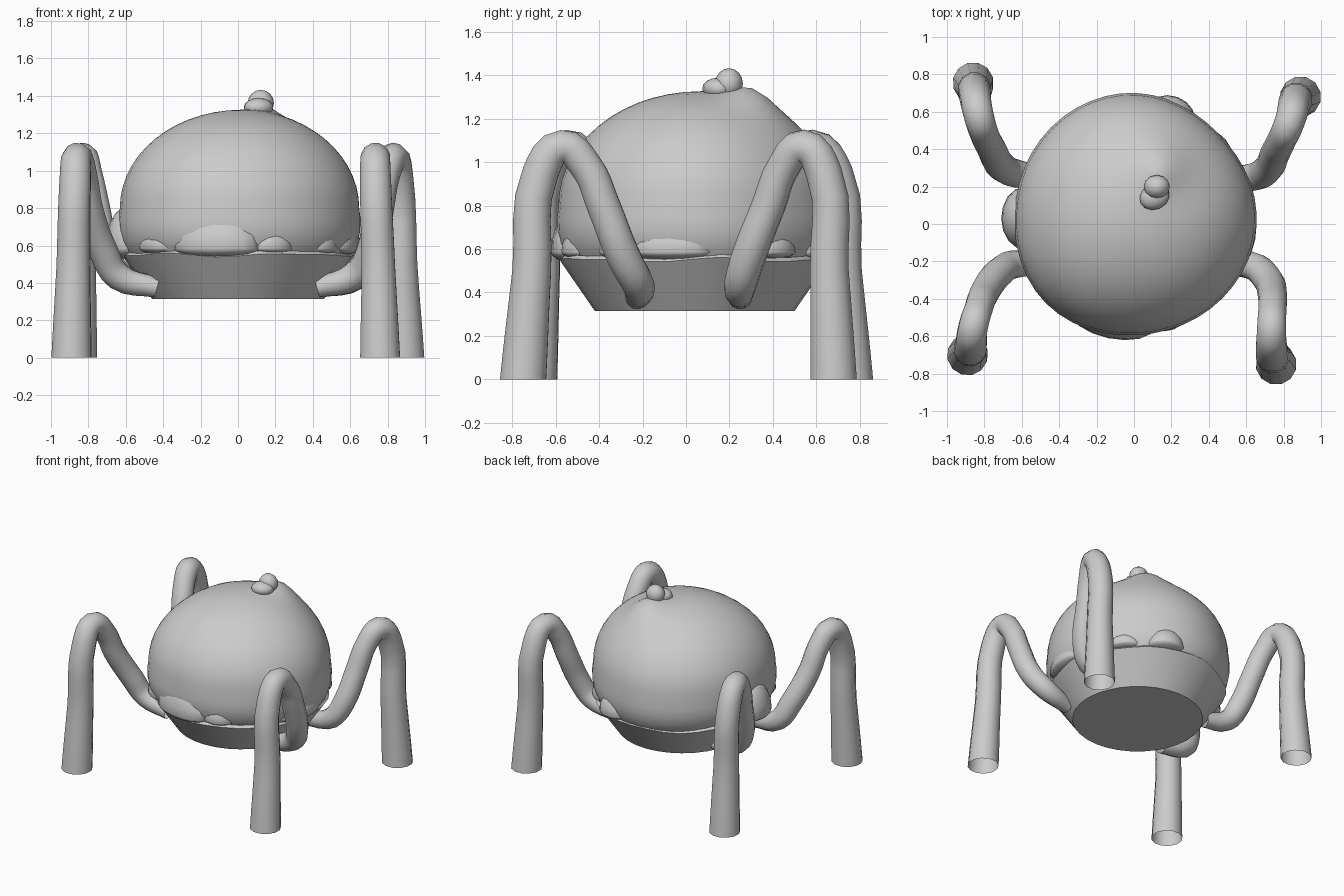
import bpy, bmesh, math
from mathutils import Vector

if "Cube" in bpy.data.objects:
    bpy.data.objects.remove(bpy.data.objects["Cube"])


def smooth(obj, angle=40):
    bpy.ops.object.select_all(action='DESELECT')
    obj.select_set(True)
    bpy.context.view_layer.objects.active = obj
    bpy.ops.object.shade_smooth_by_angle(angle=math.radians(angle))


def link(name, bm):
    mesh = bpy.data.meshes.new(name)
    bm.to_mesh(mesh)
    bm.free()
    obj = bpy.data.objects.new(name, mesh)
    bpy.context.collection.objects.link(obj)
    return obj


def ellipsoid(name, centre, radii, turn=0, segs=16, rings=10):
    bm = bmesh.new()
    bmesh.ops.create_uvsphere(bm, u_segments=segs, v_segments=rings, radius=1)
    for v in bm.verts:
        v.co = Vector([a * b for a, b in zip(v.co, radii)])
    obj = link(name, bm)
    obj.location = centre
    obj.rotation_euler.z = turn
    smooth(obj, 60)
    return obj


# Big domed body: crown corner toward the back right, flattened diagonal, tucked into the dish
body = ellipsoid("domed_body", (0.015, 0.06, 0.80), (0.64, 0.64, 0.525), segs=48, rings=28)
for v in body.data.vertices:
    co = v.co
    c = math.cos(math.atan2(co.y, co.x) - math.pi / 4)
    scale = 1 - 0.06 * c ** 5
    if co.z > 0:
        d2 = (co.x - 0.14) ** 2 + (co.y - 0.26) ** 2
        co.z += 0.07 * math.exp(-d2 / 0.02)
    else:
        scale *= 1 + 0.06 * min(1, -co.z / 0.2)
        co.z = max(co.z, -0.44)
    co.x *= scale
    co.y *= scale

# Shallow dish under the body, with a wavy rim
profile = [(0.46, 0.315), (0.605, 0.525), (0.622, 0.55), (0.605, 0.567), (0.54, 0.55)]
SEGS = 32
bm = bmesh.new()
rings = []
for k, (r, z) in enumerate(profile):
    ring = []
    for i in range(SEGS):
        a = 2 * math.pi * i / SEGS
        wave = 0 if k == 0 else math.sin(5 * a + 0.6) * 0.6 + math.sin(8 * a) * 0.4
        rr = r + 0.008 * wave
        ring.append(bm.verts.new((rr * math.cos(a), 0.04 + rr * math.sin(a), z + 0.012 * wave)))
    rings.append(ring)
for lo, hi in zip(rings, rings[1:]):
    for i in range(SEGS):
        j = (i + 1) % SEGS
        bm.faces.new((lo[i], lo[j], hi[j], hi[i]))
bm.faces.new(rings[0][::-1])
smooth(link("dish", bm), 35)

# Rounded lumps resting inside the rim: angle, distance, half width, depth, half height
lumps = [
    (-102, 0.555, 0.235, 0.11, 0.20),
    (-71, 0.55, 0.12, 0.09, 0.125),
    (-137, 0.56, 0.14, 0.10, 0.12),
    (181, 0.58, 0.17, 0.13, 0.23),
    (-38, 0.55, 0.11, 0.09, 0.13),
    (-11, 0.56, 0.20, 0.10, 0.14),
    (40, 0.54, 0.13, 0.10, 0.12),
    (70, 0.56, 0.14, 0.12, 0.15),
]
for n, (deg, dist, w, d, h) in enumerate(lumps):
    a = math.radians(deg)
    lump = ellipsoid(f"rim_lump_{n + 1}",
                     (dist * math.cos(a), 0.04 + dist * math.sin(a), 0.585), (d, w, h), a)
    # Flat underside sitting on the rim
    for v in lump.data.vertices:
        if v.co.z < 0:
            v.co.z *= 0.25

# Small double knob on the crown
ellipsoid("knob_lower", (0.11, 0.145, 1.338), (0.082, 0.068, 0.05), 0.4, 12, 8)
ellipsoid("knob_upper", (0.122, 0.198, 1.362), (0.07, 0.064, 0.07), 0, 12, 8)

# Four arched legs: shared heights and radii, a plan path for each
heights = [0, 0.5, 0.95, 1.07, 0.98, 0.80, 0.57, 0.435, 0.375]
radii = [0.11, 0.092, 0.086, 0.08, 0.077, 0.079, 0.08, 0.075, 0.055]
legs = {
    "front_right_leg": [(.76, -.75), (.75, -.71), (.735, -.67), (.735, -.57), (.74, -.46),
                        (.74, -.38), (.71, -.29), (.62, -.22), (.42, -.225)],
    "front_left_leg": [(-.89, -.70), (-.88, -.67), (-.87, -.64), (-.86, -.55), (-.83, -.45),
                       (-.80, -.37), (-.72, -.26), (-.64, -.215), (-.43, -.225)],
    "back_right_leg": [(.89, .68), (.87, .66), (.855, .635), (.83, .54), (.79, .45),
                       (.755, .38), (.71, .29), (.63, .25), (.43, .25)],
    "back_left_leg": [(-.86, .755), (-.85, .72), (-.85, .685), (-.83, .58), (-.80, .48),
                      (-.76, .40), (-.71, .31), (-.63, .27), (-.43, .25)],
}
for name, plan in legs.items():
    curve = bpy.data.curves.new(name, 'CURVE')
    curve.dimensions = '3D'
    curve.bevel_depth = 1
    curve.bevel_resolution = 4
    curve.resolution_u = 4
    spline = curve.splines.new('BEZIER')
    spline.bezier_points.add(len(plan) - 1)
    for p, (x, y), z, r in zip(spline.bezier_points, plan, heights, radii):
        p.co = (x, y, z)
        p.radius = r
        p.handle_left_type = p.handle_right_type = 'AUTO'
    leg = bpy.data.objects.new(name, curve)
    bpy.context.collection.objects.link(leg)
    bpy.ops.object.select_all(action='DESELECT')
    leg.select_set(True)
    bpy.context.view_layer.objects.active = leg
    bpy.ops.object.convert(target='MESH')
    leg = bpy.context.view_layer.objects.active
    # Level the open foot on the floor
    for v in leg.data.vertices:
        if v.co.z < 0.04:
            v.co.z = 0
    smooth(leg, 60)
